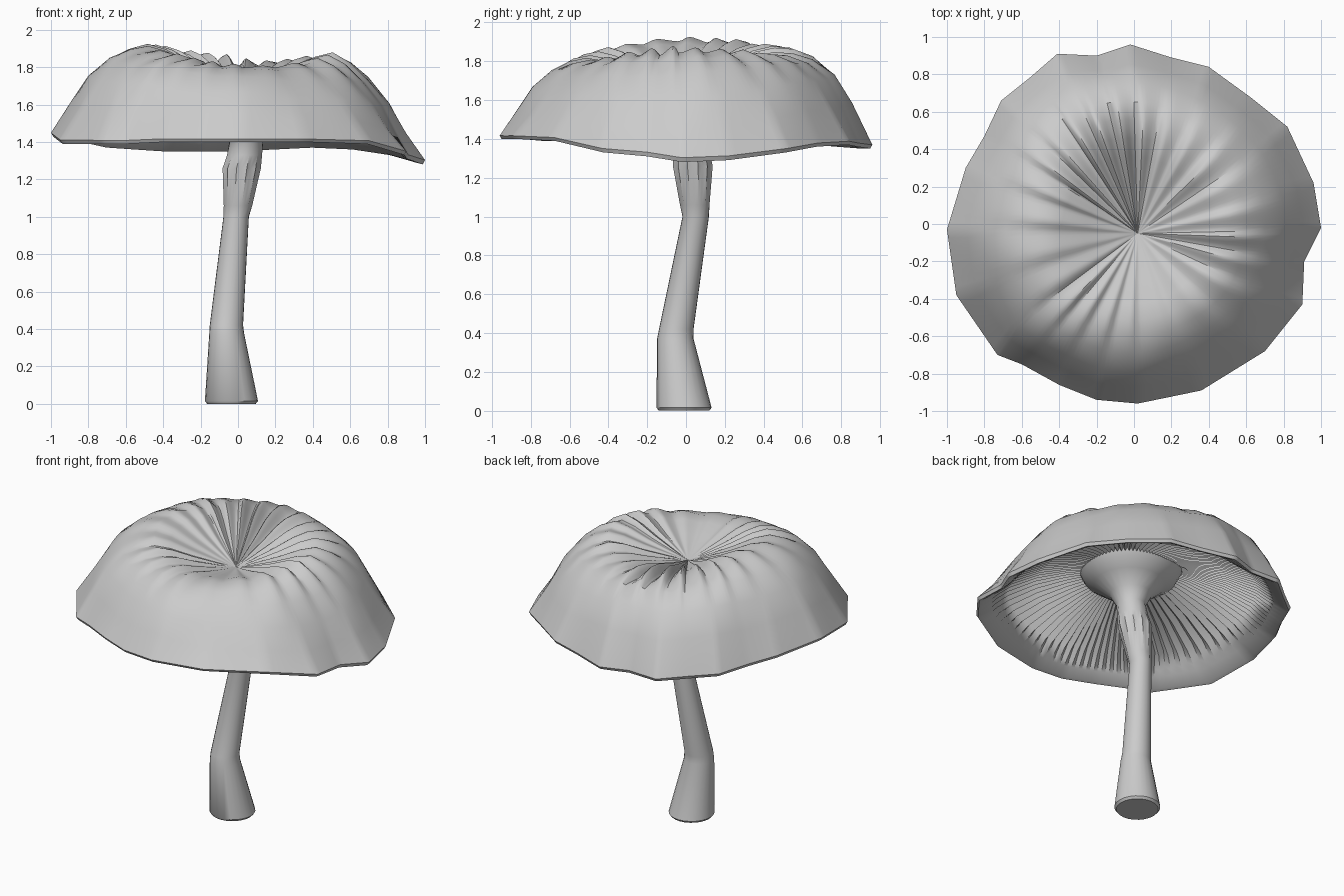
import bpy
import bmesh
import math
import random
from mathutils import Vector

random.seed(4)
if "Cube" in bpy.data.objects:
    bpy.data.objects.remove(bpy.data.objects["Cube"])

grey = bpy.data.materials.new("plain grey")
grey.use_nodes = True
colour = (0.6, 0.6, 0.6, 1)
grey.diffuse_color = colour
grey.node_tree.nodes["Principled BSDF"].inputs["Base Color"].default_value = colour


def loft(name, rings, angle):
    """Skin a list of rings; a ring with one point is a pole."""
    bm = bmesh.new()
    loops = [[bm.verts.new(p) for p in ring] for ring in rings]
    for lower, upper in zip(loops, loops[1:]):
        count = max(len(lower), len(upper))
        for i in range(count):
            j = (i + 1) % count
            if len(lower) == 1:
                corners = (lower[0], upper[i], upper[j])
            elif len(upper) == 1:
                corners = (lower[i], lower[j], upper[0])
            else:
                corners = (lower[i], lower[j], upper[j], upper[i])
            bm.faces.new(corners)
    bmesh.ops.recalc_face_normals(bm, faces=bm.faces)
    mesh = bpy.data.meshes.new(name)
    bm.to_mesh(mesh)
    bm.free()
    mesh.materials.append(grey)
    obj = bpy.data.objects.new(name, mesh)
    bpy.context.collection.objects.link(obj)
    bpy.ops.object.select_all(action="DESELECT")
    obj.select_set(True)
    bpy.context.view_layer.objects.active = obj
    bpy.ops.object.shade_smooth_by_angle(angle=math.radians(angle))


# Wavy rim of the cap, counter-clockwise from the left side
rim = [Vector(p) for p in (
    (1, -.02, 1.28), (.96, .22, 1.29), (.82, .52, 1.33), (.62, .68, 1.36),
    (.4, .84, 1.37), (.2, .89, 1.36), (-.02, .96, 1.35), (-.2, .9, 1.35),
    (-.41, .91, 1.35), (-.56, .78, 1.36), (-.71, .66, 1.37), (-.8, .47, 1.39),
    (-.9, .3, 1.41), (-1, -.03, 1.43), (-.95, -.38, 1.39), (-.73, -.7, 1.39),
    (-.6, -.75, 1.39), (-.4, -.86, 1.4), (-.2, -.94, 1.4), (.02, -.96, 1.4),
    (.36, -.89, 1.4), (.7, -.68, 1.39), (.9, -.43, 1.33), (.91, -.2, 1.31))]
STEPS = 8
edge = [a.lerp(b, k / STEPS)
        for a, b in zip(rim, rim[1:] + rim[:1]) for k in range(STEPS)]
COUNT = len(edge)
# Rounded copy of the rim that the inner rings follow
rounded = [sum((edge[(i + k) % COUNT] for k in range(-STEPS, STEPS + 1)),
               Vector()) / (2 * STEPS + 1) for i in range(COUNT)]
fold_shape = (-1, -.75, -.3, .2, .7, 1, .6, -.45)
fold_size = [random.uniform(.4, 1.4) for _ in rim]
CENTRE = Vector((.02, -.05, 1.7))


def crest_height(a):
    return 1.85 - .028 * math.cos(a) + .01 * math.sin(a) + .035 * math.cos(2 * a)


def cap_ring(spread, rise, fold=0, dent=0, bulge=0, gill=0, funnel=False):
    """One ring: spread is the share of rim radius, rise the share of height."""
    ring = []
    for i in range(COUNT):
        p = edge[i].lerp(rounded[i], min(1, 5 * (1 - spread)))
        a = math.atan2(p.y, p.x)
        crest = crest_height(a)
        base = CENTRE.z if funnel else p.z
        z = base + (crest - base) * rise
        front = .65 + .35 * math.sin(a)
        z += fold * fold_shape[i % STEPS] * fold_size[i // STEPS] * front
        z += dent * math.sin(5 * a + 9 * spread) * math.cos(3 * a)
        # fuller towards the back, flatter towards the left
        z += bulge * (max(0, math.sin(a)) - max(0, math.cos(a)) + .25)
        z -= gill * (i % 2)
        shift = 1 - spread
        ring.append((p.x * spread + CENTRE.x * shift,
                     p.y * spread + CENTRE.y * shift, z))
    return ring


# Cap: funnel with folds, shoulder, thin lip, then the gilled underside
cap = [
    [CENTRE],
    cap_ring(.12, .22, fold=.006, funnel=True),
    cap_ring(.28, .54, fold=.016, funnel=True),
    cap_ring(.42, .87, fold=.027, funnel=True),
    cap_ring(.52, 1, fold=.03),
    cap_ring(.62, .95, fold=.022, dent=.006, bulge=.02),
    cap_ring(.72, .84, fold=.006, dent=.012, bulge=.05),
    cap_ring(.83, .62, dent=.015, bulge=.07),
    cap_ring(.91, .34, dent=.015, bulge=.06),
    cap_ring(1, .04),
    cap_ring(.99, 0),
    cap_ring(.97, .015),
    cap_ring(.91, .11),
    cap_ring(.88, .2, gill=.025),
    cap_ring(.81, .35, gill=.038),
    cap_ring(.62, .53, gill=.035),
    cap_ring(.42, .63, gill=.025),
    cap_ring(.3, .65, gill=.01),
    [(CENTRE.x, CENTRE.y, 1.66)],
]
loft("cap", cap, 40)

# Stem: bent stalk, fluted collar and bowl-shaped flare under the cap
SIDES = 24


def stem_ring(x, y, z, radius, flute=0):
    ring = []
    for i in range(SIDES):
        a = math.tau * i / SIDES
        r = radius * (1 + (flute if i % 2 else -flute))
        ring.append((x + r * math.cos(a), y + r * math.sin(a), z))
    return ring


stem = [
    [(-.035, -.01, 0)],
    stem_ring(-.035, -.01, 0, .13),
    stem_ring(-.035, -.01, .015, .142),
    stem_ring(-.06, -.055, .37, .094),
    stem_ring(-.062, -.05, .42, .089),
    stem_ring(-.01, .05, 1, .068),
    stem_ring(0, .045, 1.06, .075, flute=.05),
    stem_ring(.02, .035, 1.26, .1, flute=.06),
    stem_ring(.035, .03, 1.33, .094, flute=.03),
    stem_ring(.045, .025, 1.41, .09),
    stem_ring(.04, .015, 1.49, .13),
    stem_ring(.035, 0, 1.57, .22),
    stem_ring(.03, 0, 1.62, .29),
    stem_ring(.03, 0, 1.68, .32),
    [(.03, 0, 1.68)],
]
loft("stem", stem, 40)
